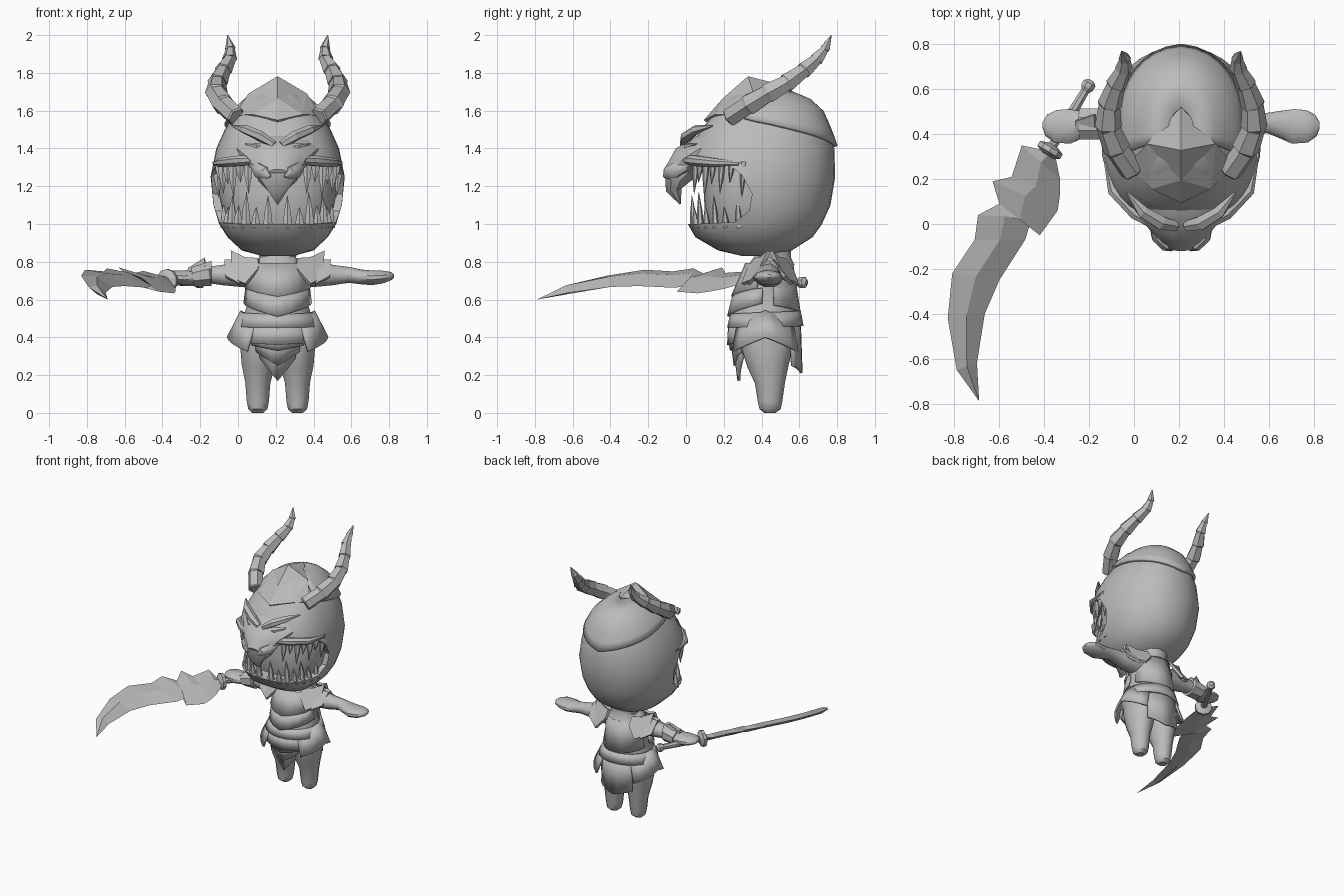
import bpy, bmesh
from math import sin, cos, pi, radians, copysign
from mathutils import Vector

old = bpy.data.objects.get("Cube")
if old:
    bpy.data.objects.remove(old)

CX = 0.21   # middle plane of the figure
BY = 0.42   # depth of the body axis

clay = bpy.data.materials.new("clay_grey")
clay.use_nodes = True
GREY = (0.5, 0.5, 0.5, 1)
clay.diffuse_color = GREY
clay.node_tree.nodes["Principled BSDF"].inputs["Base Color"].default_value = GREY


def make(name, verts, faces, smooth=True, thick=0):
    """Mesh object from points measured from the middle plane."""
    bm = bmesh.new()
    vs = [bm.verts.new((v[0] + CX, v[1], v[2])) for v in verts]
    for f in faces:
        bm.faces.new([vs[i] for i in f])
    bmesh.ops.remove_doubles(bm, verts=bm.verts, dist=0.0005)
    bmesh.ops.recalc_face_normals(bm, faces=bm.faces)
    me = bpy.data.meshes.new(name)
    bm.to_mesh(me)
    bm.free()
    me.materials.append(clay)
    ob = bpy.data.objects.new(name, me)
    bpy.context.collection.objects.link(ob)
    if thick:
        mod = ob.modifiers.new("thickness", "SOLIDIFY")
        mod.thickness, mod.offset = thick, 0
    if smooth:
        shade(ob)
    return ob


def shade(ob):
    bpy.ops.object.select_all(action="DESELECT")
    ob.select_set(True)
    bpy.context.view_layer.objects.active = ob
    bpy.ops.object.shade_smooth_by_angle(angle=radians(38))


def pair(fn, name, pts, *args, **kw):
    """Build a part on both sides."""
    fn("left_" + name, pts, *args, **kw)
    fn("right_" + name, [(-p[0], *p[1:]) for p in pts], *args, **kw)


def grid_faces(rows, n, wrap):
    return [(r * n + i, r * n + (i + 1) % n, (r + 1) * n + (i + 1) % n, (r + 1) * n + i)
            for r in range(rows - 1) for i in range(n if wrap else n - 1)]


def tube(name, rings, sides=14, ref=(0, 1, 0), smooth=True):
    """Loft of ellipses: rings are (x, y, z, half width, half height)."""
    cs = [Vector(r[:3]) for r in rings]
    verts = []
    for k, r in enumerate(rings):
        t = (cs[min(k + 1, len(cs) - 1)] - cs[max(k - 1, 0)]).normalized()
        side = t.cross(Vector(ref)).normalized()
        up = side.cross(t)
        for i in range(sides):
            a = 2 * pi * (i + 0.5) / sides
            verts.append(cs[k] + side * r[3] * cos(a) + up * r[4] * sin(a))
    faces = grid_faces(len(rings), sides, True)
    faces += [tuple(range(sides)), tuple(range(len(verts) - sides, len(verts)))]
    return make(name, verts, faces, smooth)


def plate(name, pts, thick=0.02):
    return make(name, pts, [tuple(range(len(pts)))], False, thick)


def shell(name, mid, half, top, bottom, n=9, thick=0.015):
    """Curved armour round the body; rims are (rx, ry, middle z, edge z)."""
    verts = []
    for rx, ry, zm, ze in (top, bottom):
        for i in range(n):
            t = 2 * i / (n - 1) - 1
            a = radians(mid + half * t)
            verts.append((rx * sin(a), BY - ry * cos(a), zm + (ze - zm) * abs(t)))
    return make(name, verts, grid_faces(2, n, False), True, thick)


# Head: rows of height, half width, front depth, back depth
HEAD = [(.83, .08, .3, .46), (.86, .19, .17, .56), (.93, .265, .05, .67), (1, .31, .01, .72),
        (1.1, .34, .0, .765), (1.25, .355, .0, .79), (1.4, .325, .02, .785),
        (1.5, .28, .08, .75), (1.6, .22, .16, .705), (1.68, .13, .25, .61), (1.72, .03, .33, .48)]


def head_point(a, z, grow=0.0, front=0.0):
    z = min(max(z, HEAD[0][0]), HEAD[-1][0])
    k = max(i for i in range(len(HEAD) - 1) if HEAD[i][0] <= z)
    lo, hi = HEAD[k], HEAD[k + 1]
    f = (z - lo[0]) / (hi[0] - lo[0])
    hw, yf, yb = (lo[i] + (hi[i] - lo[i]) * f for i in (1, 2, 3))
    hw, yf, yb = hw + grow, yf - grow + front, yb + grow
    yc, c, s = yf + (yb - yf) * 0.47, cos(a), sin(a)
    ry = yc - yf if c > 0 else yb - yc
    e = 0.8 if c > 0 else 0.95
    return (hw * copysign(abs(s) ** e, s), yc - ry * copysign(abs(c) ** e, c), z)


def head_loft(name, zs, **kw):
    n = 36
    verts = [head_point(2 * pi * i / n, z, **kw) for z in zs for i in range(n)]
    return make(name, verts, grid_faces(len(zs), n, True)
                + [tuple(range(n)), tuple(range(len(verts) - n, len(verts)))])


head = head_loft("head", [h[0] for h in HEAD])
# Mouth opening cut straight across
mouth = [(-.3, 1.0), (.05, 1.0), (.26, 1.01), (.335, 1.07), (.35, 1.16),
         (.295, 1.26), (.23, 1.31), (-.3, 1.31)]
m = len(mouth)
cutter = make("mouth_cutter", [(x, y, z) for x in (-.6, .6) for y, z in mouth],
              grid_faces(2, m, True) + [tuple(range(m)), tuple(range(m, 2 * m))], False)
cut = head.modifiers.new("mouth", "BOOLEAN")
cut.operation, cut.solver, cut.object = "DIFFERENCE", "EXACT", cutter
bpy.context.view_layer.objects.active = head
bpy.ops.object.modifier_apply(modifier="mouth")
bpy.data.objects.remove(cutter)
shade(head)
head_loft("mouth_lining", [.95, 1.05, 1.15, 1.25, 1.36], grow=-.035, front=.06)

# Teeth follow the lips in uneven lengths
for row, z, way, first in (("upper", 1.33, -1, 24), ("lower", .98, 1, 7)):
    for i in range(7):
        a = radians(first + i * (82 - first) / 6)
        x, y, _ = head_point(a, z, grow=-.018)
        length = (.17, .11, .19, .12)[i % 4]
        pair(tube, f"{row}_tooth_{i + 1}",
             [(x, y, z, .03, .02), (x, y - .005, z + way * length * .5, .02, .014),
              (x * .98, y - .01, z + way * length, .001, .001)], sides=6, smooth=False)

# Snout, beak, nostrils, eyes and brows
tube("snout", [(0, .2, 1.4, .27, .12), (0, .08, 1.375, .22, .095), (0, .0, 1.325, .155, .095),
               (0, -.06, 1.27, .11, .065), (0, -.1, 1.25, .07, .045)], sides=12, ref=(0, 0, 1))
tube("beak", [(0, .0, 1.3, .13, .08), (0, -.055, 1.24, .11, .07), (0, -.065, 1.18, .055, .045),
              (0, -.03, 1.105, .004, .004)], sides=8)
pair(tube, "nostril", [(.04, -.115, 1.25, .008, .008), (.065, -.095, 1.27, .03, .035),
                       (.1, -.055, 1.285, .035, .042), (.13, .01, 1.31, .015, .02)],
     sides=8, ref=(0, 0, 1))
pair(tube, "brow", [(.02, -.01, 1.42, .025, .02), (.09, .005, 1.465, .035, .028),
                    (.17, .055, 1.5, .03, .025), (.24, .14, 1.52, .005, .005)],
     sides=6, ref=(0, 0, 1), smooth=False)
pair(tube, "eye", [(.04, .0, 1.4, .01, .006), (.1, .015, 1.41, .03, .022),
                   (.17, .06, 1.425, .008, .005)], sides=8, ref=(0, 0, 1))
pair(tube, "cheek_ridge", [(.09, -.02, 1.34, .02, .02), (.2, .05, 1.335, .035, .03),
                           (.3, .15, 1.325, .03, .025), (.335, .28, 1.32, .01, .01)],
     sides=8, ref=(0, 0, 1))

# Pointed forehead crest and the layered skull cap
make("crest", [(0, .33, 1.775), (.15, .36, 1.685), (.23, .27, 1.57), (.13, .16, 1.575),
               (0, .1, 1.545), (-.13, .16, 1.575), (-.23, .27, 1.57), (-.15, .36, 1.685),
               (0, .52, 1.725), (0, .2, 1.66)],
     [(0, 1, 9), (1, 2, 3), (1, 3, 9), (3, 4, 9), (4, 5, 9), (5, 6, 7), (5, 7, 9),
      (7, 0, 9), (0, 8, 1), (0, 7, 8)], False, .015)
n, rows, cap = 21, 6, []
for r in range(rows):
    for i in range(n):
        t = 2 * i / (n - 1) - 1
        low = 1.41 + .15 * abs(t)
        cap.append(head_point(pi + t * radians(105), low + (1.715 - low) * r / (rows - 1), .012))
make("skull_cap", cap, grid_faces(rows, n, False), True, .02)

# Horns: stepped segments along a curved path
path = [(.215, .23, 1.565, .055), (.285, .33, 1.63, .062), (.325, .43, 1.69, .06),
        (.32, .53, 1.745, .055), (.29, .62, 1.81, .048), (.255, .69, 1.87, .04),
        (.25, .735, 1.925, .028), (.265, .77, 2.0, .002)]
rings = []
for p, q in zip(path, path[1:]):
    a, b = Vector(p[:3]), Vector(q[:3])
    s = a.lerp(b, .06)
    rings += [(*a, p[3] * .86, p[3] * .86), (*s, p[3], p[3])]
rings.append((*path[-1][:3], .002, .002))
pair(tube, "horn", rings, sides=6, ref=(1, 0, 0), smooth=False)

# Torso, neck, legs and arms
tube("torso", [(0, .42, .32, .14, .11), (0, .415, .37, .185, .16), (0, .41, .44, .2, .18),
               (0, .415, .5, .185, .18), (0, .425, .58, .16, .175), (0, .43, .66, .165, .155),
               (0, .44, .74, .17, .13), (0, .45, .795, .13, .1), (0, .46, .83, .08, .08)], sides=20)
tube("neck_collar", [(0, .46, .78, .13, .12), (0, .46, .82, .1, .1), (0, .46, .86, .11, .1)], sides=12)
pair(tube, "leg", [(.1, .43, .42, .1, .14), (.1, .43, .34, .1, .135), (.102, .435, .25, .09, .11),
                   (.105, .445, .16, .068, .08), (.105, .445, .06, .06, .065),
                   (.105, .445, .02, .052, .056), (.105, .445, .0, .03, .03)])
pair(tube, "arm", [(.1, .44, .73, .08, .07), (.2, .44, .73, .075, .065), (.29, .44, .73, .062, .056),
                   (.38, .45, .73, .046, .043), (.44, .445, .72, .062, .04), (.5, .435, .715, .08, .04),
                   (.56, .435, .72, .075, .034), (.6, .44, .725, .05, .022), (.617, .44, .725, .015, .008)],
     sides=12, ref=(0, 0, 1))
tube("right_bracer", [(-.35, .445, .735, .06, .075), (-.36, .445, .735, .075, .07),
                      (-.45, .445, .72, .075, .055)], sides=8, ref=(0, 0, 1), smooth=False)
plate("bracer_spike", [(-.38, .4, .77), (-.385, .813 * .6, .813), (-.47, .46, .76), (-.47, .4, .74)])

# Shoulder plates, front and back
for where, flip in (("front", 0), ("back", 1)):
    def at(*pts):
        return [(x, .89 - y if flip else y, z) for x, y, z in pts]
    pair(plate, f"{where}_shoulder_plate",
         at((.1, .37, .815), (.17, .4, .82), (.245, .44, .855), (.235, .37, .71), (.17, .3, .68), (.1, .33, .76)))
    pair(plate, f"{where}_shoulder_under_plate",
         at((.19, .42, .81), (.28, .44, .805), (.275, .37, .72), (.2, .33, .68)))

# Chest, belt, hip and skirt armour
shell("chest_plate", 0, 75, (.15, .1, .79, .79), (.175, .175, .615, .66))
shell("waist_plate", 0, 85, (.165, .165, .63, .66), (.175, .195, .51, .58))
shell("back_plate", 180, 75, (.14, .14, .79, .79), (.175, .18, .53, .57))
shell("belt", 0, 180, (.185, .18, .52, .54), (.215, .195, .45, .46), n=25)
for side, mid in (("left", 90), ("right", -90)):
    shell(side + "_hip_plate", mid, 52, (.19, .185, .54, .47), (.262, .215, .4, .325))
shell("front_belt_plate", 0, 48, (.19, .19, .46, .46), (.215, .195, .36, .37))
for i in range(3):
    shell(f"front_tasset_{i + 1}", 0, 42 - 5 * i, (.2, .19 - .01 * i, .4, .4),
          (.2 - .015 * i, .18 - .02 * i, .33 - .08 * i, .36 - .035 * i))
shell("back_skirt", 180, 42, (.19, .18, .5, .5), (.2, .19, .21, .25))


# Curved sword lying flat in the right hand, on a slightly tilted plane
def lay(x, y, lift=0.0):
    return (x - CX, y, .491 - .383 * x + .197 * y + lift)


outer = [(-.4, .33), (-.5, .35), (-.545, .21), (-.63, .19), (-.6, .09), (-.695, .04),
         (-.71, -.07), (-.81, -.22), (-.83, -.42), (-.79, -.65), (-.69, -.79)]
inner = [(-.35, .3), (-.33, .2), (-.33, .13), (-.34, .06), (-.42, -.05), (-.455, .03),
         (-.485, -.07), (-.6, -.25), (-.665, -.4), (-.7, -.62), (-.69, -.79)]
verts, k = [], len(outer)
for i, (o, p) in enumerate(zip(outer, inner)):
    mx, my = (o[0] + p[0]) / 2, (o[1] + p[1]) / 2
    h = .024 if i < k - 1 else 0
    verts += [lay(*o), lay(mx, my, h), lay(*p), lay(mx, my, -h)]
make("sword_blade", verts, [f for f in grid_faces(k, 4, True) if f[0] < 4 * (k - 2)]
     + [(0, 1, 2, 3)] + [(4 * k - 8 + a, 4 * k - 8 + (a + 1) % 4, 4 * k - 4) for a in range(4)], False)


def along(t, r):
    return (-.38 + .19 * t - CX, .32 + .32 * t, .7 - .01 * t, r, r)


tube("sword_guard", [along(-.04, .03), along(0, .062), along(.06, .062), along(.1, .025)],
     sides=10, ref=(0, 0, 1), smooth=False)
tube("sword_grip", [along(.05, .022), along(.5, .025), along(.88, .02)], sides=8, ref=(0, 0, 1))
tube("sword_pommel", [along(.84, .018), along(.9, .032), along(.96, .032), along(1, .014)],
     sides=8, ref=(0, 0, 1), smooth=False)
